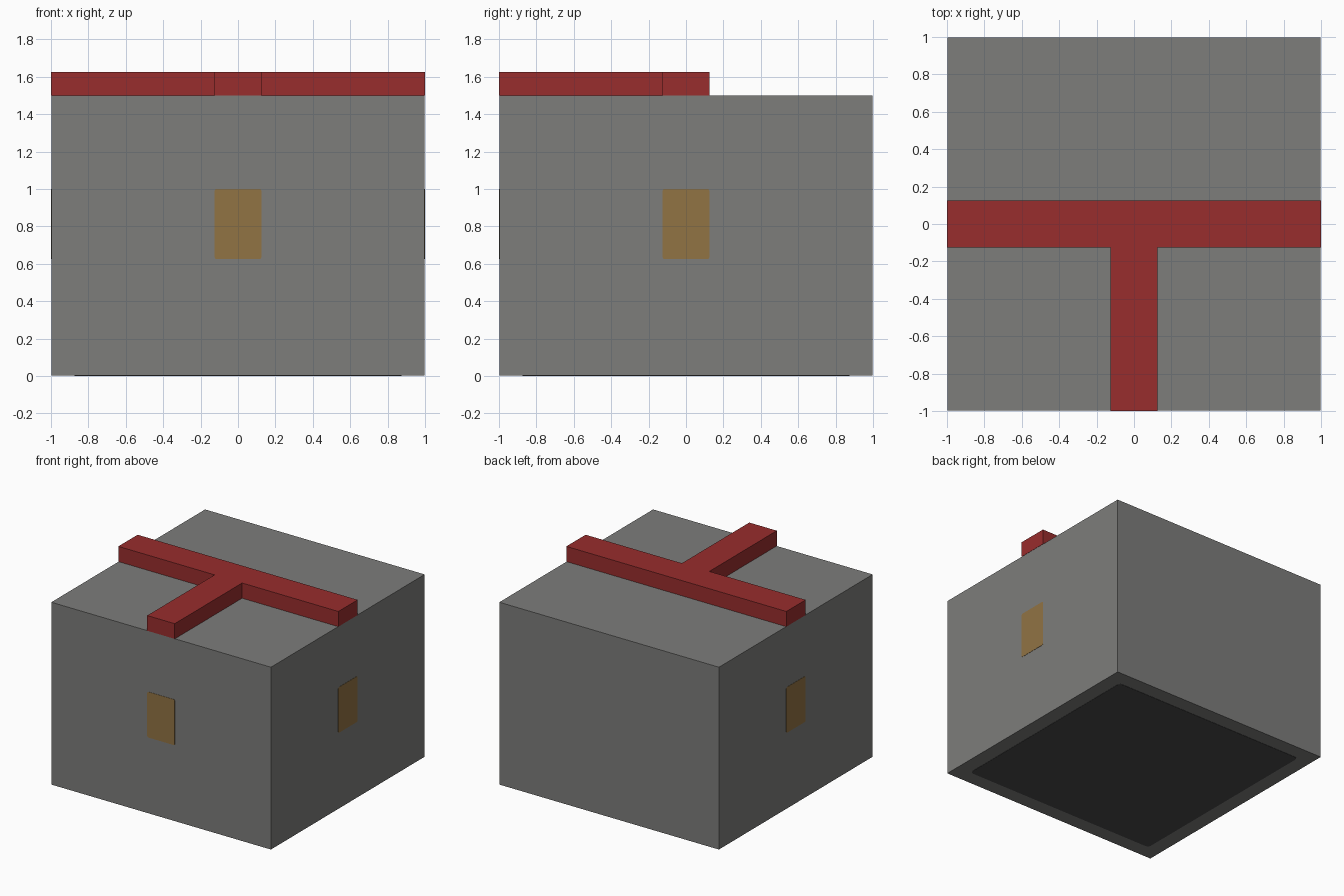
import bpy
import bmesh
from math import pi
from mathutils import Matrix, Vector

cube = bpy.data.objects.get("Cube")
if cube:
    bpy.data.objects.remove(cube)


def material(name, rgb):
    """Flat material from 0-255 display values."""
    linear = [((c / 255 + 0.055) / 1.055) ** 2.4 for c in rgb] + [1]
    mat = bpy.data.materials.new(name)
    mat.use_nodes = True
    mat.diffuse_color = linear
    mat.node_tree.nodes["Principled BSDF"].inputs["Base Color"].default_value = linear
    return mat


stone = material("stone grey", (125, 125, 123))
red = material("dull red", (152, 45, 45))
ochre = material("ochre", (145, 115, 68))
charcoal = material("charcoal", (75, 75, 75))

SKIN = 0.002  # how far the plates stand out


def add_object(name, bm, mat):
    bmesh.ops.recalc_face_normals(bm, faces=bm.faces)
    mesh = bpy.data.meshes.new(name)
    bm.to_mesh(mesh)
    bm.free()
    mesh.materials.append(mat)
    obj = bpy.data.objects.new(name, mesh)
    bpy.context.collection.objects.link(obj)
    return obj


def extrude_outline(points, z, height):
    bm = bmesh.new()
    face = bm.faces.new([bm.verts.new((x, y, z)) for x, y in points])
    moved = bmesh.ops.extrude_face_region(bm, geom=[face])["geom"]
    verts = [v for v in moved if isinstance(v, bmesh.types.BMVert)]
    bmesh.ops.translate(bm, verts=verts, vec=(0, 0, height))
    return bm


def plate(name, width, height, radius, matrix, mat):
    """Thin plate with rounded corners, facing its local +z."""
    w, h = width / 2, height / 2
    bm = extrude_outline([(-w, -h), (w, -h), (w, h), (-w, h)], -SKIN, 2 * SKIN)
    upright = [e for e in bm.edges
               if abs(e.verts[0].co.z - e.verts[1].co.z) > SKIN]
    bmesh.ops.bevel(bm, geom=upright, offset=radius, segments=3,
                    profile=0.5, affect='EDGES')
    bm.transform(matrix)
    return add_object(name, bm, mat)


# Main block
side = 1 - SKIN
square = [(-side, -side), (side, -side), (side, side), (-side, side)]
add_object("block", extrude_outline(square, SKIN, 1.5 - SKIN), stone)

# T-shaped ridge on the top
w = 0.125
tee = [(-w, -1), (w, -1), (w, -w), (1, -w), (1, w), (-1, w), (-1, -w), (-w, -w)]
add_object("top_ridge", extrude_outline(tee, 1.5, w), red)

# Side plates below each end of the ridge
for name, turn in (("front_plate", 0), ("left_plate", pi / 2), ("right_plate", -pi / 2)):
    pose = (Matrix.Rotation(turn, 4, 'Z')
            @ Matrix.Translation(Vector((0, -side, 0.8125)))
            @ Matrix.Rotation(pi / 2, 4, 'X'))
    plate(name, 0.25, 0.375, 0.012, pose, ochre)

# Underside panel
plate("bottom_panel", 1.75, 1.75, 0.03,
      Matrix.Translation(Vector((0, 0, SKIN))) @ Matrix.Rotation(pi, 4, 'X'), charcoal)
